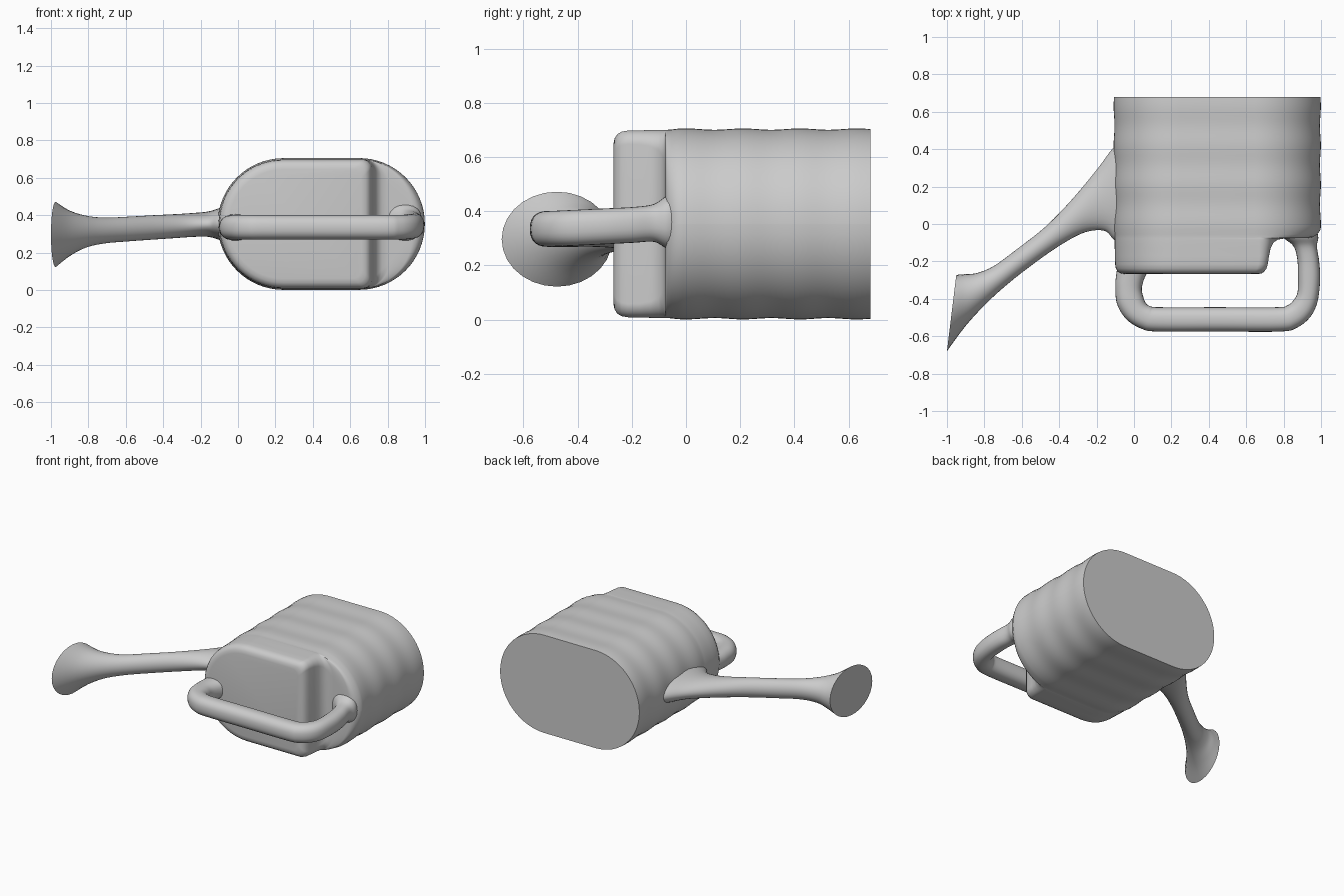
import bpy, bmesh, math
from mathutils import Vector


def loft(name, rings):
    """Skin a list of equal-length point rings and cap both ends."""
    bm = bmesh.new()
    rows = [[bm.verts.new(p) for p in ring] for ring in rings]
    n = len(rows[0])
    for a, b in zip(rows, rows[1:]):
        for i in range(n):
            j = (i + 1) % n
            bm.faces.new((a[i], a[j], b[j], b[i]))
    bm.faces.new(rows[0])
    bm.faces.new(rows[-1])
    bmesh.ops.recalc_face_normals(bm, faces=bm.faces)
    mesh = bpy.data.meshes.new(name)
    bm.to_mesh(mesh)
    bm.free()
    obj = bpy.data.objects.new(name, mesh)
    bpy.context.collection.objects.link(obj)
    bpy.ops.object.select_all(action='DESELECT')
    bpy.context.view_layer.objects.active = obj
    obj.select_set(True)
    bpy.ops.object.shade_smooth_by_angle(angle=math.radians(50))
    return obj


def arc(cx, cz, r, start, end, n):
    return [(cx + r * math.cos(math.radians(start + (end - start) * k / n)),
             cz + r * math.sin(math.radians(start + (end - start) * k / n)))
            for k in range(n + 1)]


def section(y, inset, right):
    """Rounded body section: big round left end, right corners grow with width."""
    mid, half = 0.353, 0.352 - inset
    t = max(0, min(1, (right - 0.72) / 0.275))
    r = min(half, 0.05 + t * 0.302)
    pts = arc(0.243, mid, half, 90, 270, 32)
    pts += arc(right - r, mid - half + r, r, 270, 360, 16)
    pts += arc(right - r, mid + half - r + 0.0005, r, 0, 90, 16)
    return [(x, y, z) for x, z in pts]


def spline(rows, steps=5):
    """Catmull-Rom interpolation of whole rows of numbers."""
    out = []
    for i in range(len(rows) - 1):
        p = [Vector(rows[max(0, min(len(rows) - 1, i + k))]) for k in (-1, 0, 1, 2)]
        for s in range(steps):
            t = s / steps
            out.append(0.5 * (2 * p[1] + (p[2] - p[0]) * t
                       + (2 * p[0] - 5 * p[1] + 4 * p[2] - p[3]) * t * t
                       + (3 * p[1] - p[0] - 3 * p[2] + p[3]) * t ** 3))
    return out + [Vector(rows[-1])]


def limb(name, rows, power=1.0, n=28):
    """Tube from rows of: edge A x,y, edge B x,y, centre z, half height."""
    rings = []
    for ax, ay, bx, by, zc, zh in spline(rows):
        ring = []
        for k in range(n):
            a = 2 * math.pi * k / n
            c, s = math.cos(a), math.sin(a)
            u = math.copysign(abs(c) ** power, c)
            v = math.copysign(abs(s) ** power, s)
            ring.append(((ax + bx) / 2 + u * (ax - bx) / 2,
                         (ay + by) / 2 + u * (ay - by) / 2, zc + v * zh))
        rings.append(ring)
    return loft(name, rings)


# Body: rounded nose, notch step on the right, then faint ribs to the flat base
rings = [section(*row) for row in (
    (-0.268, 0.060, 0.66), (-0.264, 0.038, 0.682), (-0.254, 0.022, 0.697),
    (-0.238, 0.012, 0.708), (-0.215, 0.008, 0.715), (-0.17, 0.007, 0.722),
    (-0.13, 0.006, 0.73), (-0.10, 0.005, 0.745), (-0.083, 0.005, 0.77),
    (-0.077, 0.005, 0.81), (-0.075, 0.005, 0.93), (-0.07, 0.005, 0.96),
    (-0.055, 0.004, 0.98))]
for k in range(37):
    y = -0.03 + 0.71 * k / 36
    rib = 0.0025 * (1 + math.cos(2 * math.pi * y / 0.21 + math.pi))
    rings.append(section(y, rib, 0.999 - rib))
loft("can_body", rings)

# Handle: rounded loop across the notch
limb("handle", [
    (-0.08, -0.18, 0.12, -0.18, 0.335, 0.080),
    (-0.095, -0.27, 0.065, -0.27, 0.335, 0.070),
    (-0.10, -0.34, 0.042, -0.34, 0.335, 0.066),
    (-0.09, -0.43, 0.05, -0.39, 0.335, 0.066),
    (-0.04, -0.51, 0.065, -0.425, 0.335, 0.066),
    (0.04, -0.56, 0.09, -0.44, 0.335, 0.066),
    (0.13, -0.575, 0.14, -0.445, 0.335, 0.066),
    (0.45, -0.575, 0.45, -0.445, 0.335, 0.066),
    (0.78, -0.575, 0.76, -0.445, 0.335, 0.066),
    (0.87, -0.555, 0.82, -0.435, 0.335, 0.066),
    (0.94, -0.50, 0.855, -0.405, 0.337, 0.066),
    (0.98, -0.42, 0.875, -0.36, 0.34, 0.066),
    (0.995, -0.30, 0.877, -0.27, 0.345, 0.066),
    (0.99, -0.20, 0.872, -0.18, 0.35, 0.066),
    (0.978, -0.12, 0.85, -0.115, 0.357, 0.070),
    (0.985, -0.065, 0.79, -0.065, 0.36, 0.10),
    (0.96, 0.0, 0.77, 0.0, 0.36, 0.11)], power=0.85)

# Spout: wide fin at the body, narrow neck, flared oval mouth
limb("spout", [
    (0.0, 0.50, 0.0, -0.15, 0.353, 0.13),
    (-0.10, 0.42, -0.10, -0.09, 0.353, 0.085),
    (-0.18, 0.315, -0.15, -0.04, 0.352, 0.067),
    (-0.26, 0.215, -0.22, -0.035, 0.348, 0.064),
    (-0.36, 0.10, -0.30, -0.06, 0.342, 0.064),
    (-0.48, -0.02, -0.42, -0.13, 0.335, 0.065),
    (-0.62, -0.13, -0.56, -0.23, 0.326, 0.066),
    (-0.75, -0.225, -0.68, -0.325, 0.318, 0.069),
    (-0.84, -0.262, -0.79, -0.425, 0.312, 0.086),
    (-0.90, -0.268, -0.90, -0.545, 0.303, 0.122),
    (-0.95, -0.272, -1.0, -0.68, 0.297, 0.175)])
